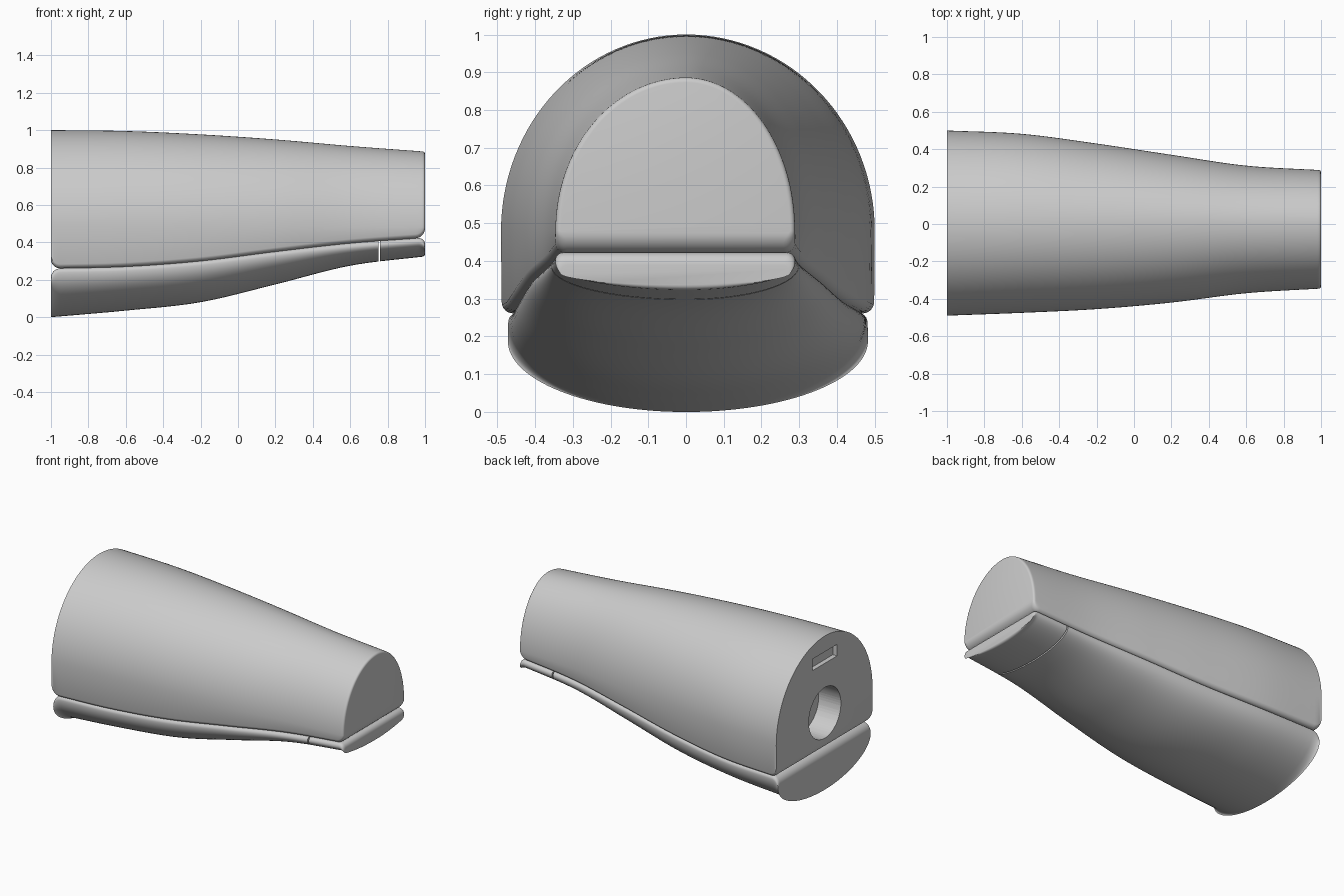
import bpy, bmesh
from math import sin, cos, pi, sqrt

if "Cube" in bpy.data.objects:
    bpy.data.objects.remove(bpy.data.objects["Cube"], do_unlink=True)

# Single grey material
grey = bpy.data.materials.new("light grey")
grey.use_nodes = True
colour = (0.6, 0.6, 0.6, 1)
grey.diffuse_color = colour
grey.node_tree.nodes["Principled BSDF"].inputs["Base Color"].default_value = colour

# Lengthwise profiles, sampled evenly from x = -1 to x = 1
TOP = [1.0, .995, .977, .95, .915, .885]
LEFT = [.5, .482, .43, .37, .312, .288]
RIGHT = [.49, .475, .455, .42, .37, .345]
SEAM = [.26, .27, .30, .35, .395, .425]
BOTTOM = [.0, .035, .08, .175, .275, .325]


def sample(values, x):
    """Smooth interpolation along a profile."""
    last = len(values) - 1
    u = (x + 1) / 2 * last
    i = min(int(u), last - 1)
    t = u - i
    b, c = values[i], values[i + 1]
    a = values[i - 1] if i > 0 else 2 * b - c
    d = values[i + 2] if i + 2 <= last else 2 * c - b
    return b + t / 2 * (c - a + t * (2*a - 5*b + 4*c - d + t * (3*(b - c) + d - a)))


def fillet(r, d):
    """Height lost to a rounded edge of radius r at distance d from it."""
    return r - sqrt(r * r - (r - d) ** 2) if d < r else 0


def section(x, upper):
    """Outline of one cross-section, rounded where it meets the seam."""
    s = 1 if upper else -1
    end = .05 if upper or x < 0 else .035
    base = sample(SEAM, x) + s * fillet(end, 1 - abs(x))
    trim = fillet(.012, 1 - x)
    apex = sample(TOP if upper else BOTTOM, x) - s * trim
    r = min(.03, .48 - base) if upper else .022
    c = .48 if upper else base - r
    narrow = trim + (0 if upper else .009 * (1 - x))
    wl, wr = sample(LEFT, x) - narrow, sample(RIGHT, x) - narrow
    edge = [(r * (1 - sin(k * pi / 12)), base + s * r * (1 - cos(k * pi / 12)))
            for k in range(6)]
    pts = [(wl - i, z) for i, z in edge]
    for k in range(65):
        a = k * pi / 64
        pts.append(((wl if cos(a) > 0 else wr) * cos(a), c + (apex - c) * sin(a)))
    return pts + [(i - wr, z) for i, z in reversed(edge)]


def finish(obj):
    bpy.ops.object.select_all(action='DESELECT')
    obj.select_set(True)
    bpy.context.view_layer.objects.active = obj
    bpy.ops.object.shade_smooth_by_angle(angle=pi / 6)


def loft(name, x0, x1, upper):
    steps = [.05 * (1 - cos(k * pi / 16)) for k in range(9)]
    xs = [x0 + d for d in steps]
    n = max(4, int((x1 - x0) * 24))
    xs += [x0 + .05 + (x1 - x0 - .1) * k / n for k in range(1, n)]
    xs += [x1 - d for d in reversed(steps)]
    bm = bmesh.new()
    rings = [[bm.verts.new((x, y, z)) for y, z in section(x, upper)] for x in xs]
    for a, b in zip(rings, rings[1:]):
        for i in range(len(a)):
            j = (i + 1) % len(a)
            bm.faces.new((a[i], a[j], b[j], b[i]))
    bm.faces.new(rings[0])
    bm.faces.new(rings[-1])
    bmesh.ops.recalc_face_normals(bm, faces=bm.faces)
    mesh = bpy.data.meshes.new(name)
    bm.to_mesh(mesh)
    bm.free()
    mesh.materials.append(grey)
    obj = bpy.data.objects.new(name, mesh)
    bpy.context.collection.objects.link(obj)
    finish(obj)
    return obj


# Shells
upper_shell = loft("upper_shell", -1, 1, True)
loft("lower_shell", -1, .75, False)
loft("lower_end_band", .758, 1, False)

# Round socket and slot sunk into the wide end
bpy.ops.mesh.primitive_cylinder_add(vertices=64, radius=.165, depth=.32,
                                    location=(-1, 0, .5), rotation=(0, pi / 2, 0))
socket = bpy.context.object
socket.name = "socket_cutter"
bpy.ops.mesh.primitive_cube_add(size=1, location=(-1, 0, .86))
slot = bpy.context.object
slot.name = "slot_cutter"
slot.scale = (.06, .25, .075)

for cutter in (socket, slot):
    cutter.hide_render = True
    cutter.data.materials.append(grey)
    bpy.context.view_layer.objects.active = upper_shell
    mod = upper_shell.modifiers.new("cut", 'BOOLEAN')
    mod.operation = 'DIFFERENCE'
    mod.solver = 'EXACT'
    mod.object = cutter
    bpy.ops.object.modifier_apply(modifier=mod.name)
    bpy.data.objects.remove(cutter, do_unlink=True)
finish(upper_shell)
